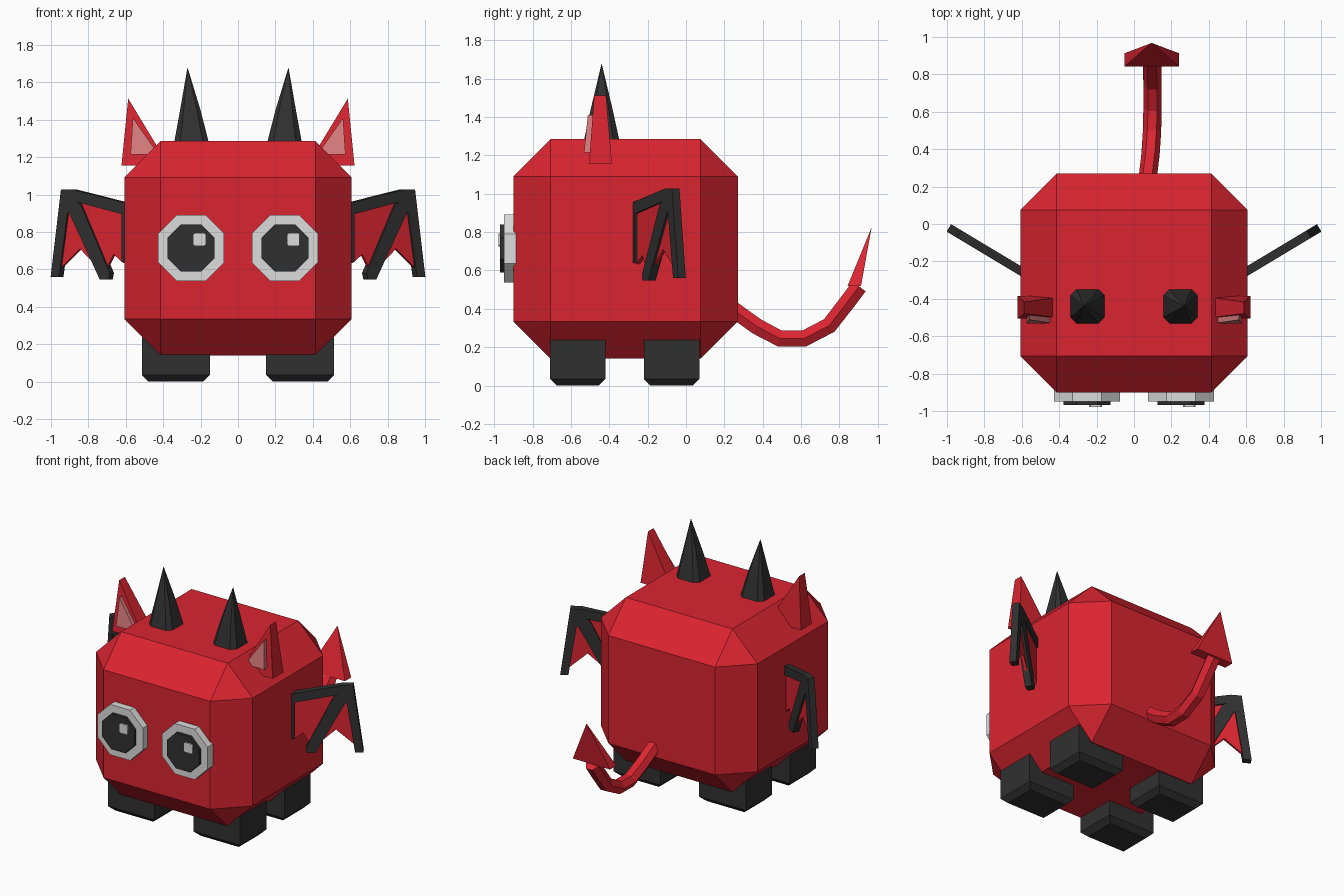
import bpy, bmesh, math
from mathutils import Vector

if "Cube" in bpy.data.objects:
    bpy.data.objects.remove(bpy.data.objects["Cube"])


def material(name, rgb):
    m = bpy.data.materials.new(name)
    m.diffuse_color = (*rgb, 1)
    m.use_nodes = True
    m.node_tree.nodes["Principled BSDF"].inputs["Base Color"].default_value = m.diffuse_color
    return m


RED = material("red", (0.71, 0.018, 0.030))
BLACK = material("charcoal", (0.030, 0.030, 0.030))
WHITE = material("light_grey", (0.72, 0.72, 0.72))
PINK = material("dusty_pink", (0.72, 0.21, 0.21))


def loft(name, rings, mat):
    """Solid through rings of equal point count, capped at both ends."""
    bm = bmesh.new()
    vs = [[bm.verts.new(p) for p in r] for r in rings]
    n = len(vs[0])
    for a, b in zip(vs, vs[1:]):
        for i in range(n):
            j = (i + 1) % n
            bm.faces.new((a[i], a[j], b[j], b[i]))
    bm.faces.new(vs[0][::-1])
    bm.faces.new(vs[-1])
    bmesh.ops.remove_doubles(bm, verts=bm.verts[:], dist=1e-5)
    bmesh.ops.recalc_face_normals(bm, faces=bm.faces[:])
    me = bpy.data.meshes.new(name)
    bm.to_mesh(me)
    bm.free()
    me.materials.append(mat)
    ob = bpy.data.objects.new(name, me)
    bpy.context.collection.objects.link(ob)
    return ob


def chamfered(hx, hy, c):
    """Rectangle outline with cut corners."""
    return [(hx, -hy + c), (hx, hy - c), (hx - c, hy), (-hx + c, hy),
            (-hx, hy - c), (-hx, -hy + c), (-hx + c, -hy), (hx - c, -hy)]


def rect_ring(cx, cy, z, hx, hy):
    return [(cx + a * hx, cy + b * hy, z) for a, b in ((-1, -1), (1, -1), (1, 1), (-1, 1))]


def front_plate(name, cx, cz, h, c, y0, y1, mat):
    """Cut-corner plate facing the front."""
    loft(name, [[(cx + a, y, cz + b) for a, b in chamfered(h, h, c)] for y in (y0, y1)], mat)


# Body: box with one wide chamfer on every edge
body = loft("body", [rect_ring(0, -0.315, z, 0.608, 0.585) for z in (0.14, 1.285)], RED)
bm = bmesh.new()
bm.from_mesh(body.data)
bmesh.ops.bevel(bm, geom=bm.edges[:], offset=0.194, offset_type='OFFSET',
                segments=1, affect='EDGES', clamp_overlap=False)
bm.to_mesh(body.data)
bm.free()

# Wing outlines on the x-z plane
WING_FRAME = {
    "arm": [(0.57, 0.95), (0.875, 1.027), (0.935, 1.027), (0.91, 0.965), (0.84, 0.957), (0.57, 0.885)],
    "outer_finger": [(0.875, 1.027), (0.935, 1.027), (0.99, 0.56), (0.945, 0.56), (0.90, 0.90), (0.86, 0.95)],
    "inner_finger": [(0.90, 0.98), (0.83, 0.95), (0.675, 0.58), (0.682, 0.547), (0.728, 0.547), (0.895, 0.91)],
    "root": [(0.58, 0.64), (0.58, 0.94), (0.612, 0.945), (0.612, 0.64)],
}
WING_SKIN = {
    "inner_skin": [(0.58, 0.92), (0.86, 0.98), (0.70, 0.60), (0.66, 0.68), (0.61, 0.635), (0.58, 0.635)],
    "outer_skin": [(0.90, 0.95), (0.95, 0.60), (0.84, 0.71), (0.735, 0.60), (0.85, 0.95)],
}


def wing_part(name, pts, s, t, mat):
    rings = []
    for k in (-1, 1):
        nx, ny = -0.514 * t * k, 0.857 * t * k
        rings.append([(s * (x + nx), -0.25 + (x - 0.608) * 0.6 + ny, z) for x, z in pts])
    loft(name, rings, mat)


for s, side in ((-1, "left"), (1, "right")):
    # Feet with a chamfered sole
    for cy, end in ((-0.565, "front"), (-0.075, "back")):
        loft(f"{end}_foot_{side}",
             [rect_ring(s * 0.332, cy, z, 0.182 - d, 0.145 - d)
              for z, d in ((0, 0.035), (0.035, 0), (0.237, 0))], BLACK)

    # Horns: cut-corner section tapering to a point
    horn = [(1.25, 0.094, 0.248), (1.285, 0.091, 0.249), (1.45, 0.055, 0.255), (1.68, 0, 0.27)]
    loft(f"horn_{side}",
         [[(s * cx + a, -0.44 + b, z) for a, b in chamfered(h, h, h * 0.35)]
          for z, h, cx in horn], BLACK)

    # Ears: triangular wedge with a raised inner panel
    loft(f"ear_{side}",
         [[(s * 0.623, -0.446 + k * 0.06, 1.155), (s * 0.37, -0.446 + k * 0.06, 1.155),
           (s * 0.587, -0.448 + k * 0.031, 1.513)] for k in (-1, 1)], RED)
    loft(f"inner_ear_{side}",
         [[(s * 0.575, yb, 1.215), (s * 0.425, yb, 1.215), (s * 0.562, yt, 1.41)]
          for yb, yt in ((-0.532, -0.512), (-0.47, -0.46))], PINK)

    # Eyes: white rim, dark pupil, small highlight
    ex, ez = s * 0.251, 0.714
    front_plate(f"eye_{side}", ex, ez, 0.177, 0.1, -0.95, -0.88, WHITE)
    front_plate(f"pupil_{side}", ex, ez, 0.125, 0.07, -0.969, -0.93, BLACK)
    front_plate(f"highlight_{side}", ex + 0.045, ez + 0.046, 0.034, 0.008, -0.978, -0.96, WHITE)

    # Wings
    for part, pts in WING_FRAME.items():
        wing_part(f"wing_{part}_{side}", pts, s, 0.023, BLACK)
    for part, pts in WING_SKIN.items():
        wing_part(f"wing_{part}_{side}", pts, s, 0.01, RED)

# Tail: six-sided tube along a curved path
path = [Vector(p) for p in ((0.065, 0.20, 0.43), (0.075, 0.261, 0.386), (0.088, 0.37, 0.308),
                            (0.096, 0.49, 0.245), (0.099, 0.616, 0.245), (0.099, 0.747, 0.313),
                            (0.097, 0.836, 0.428), (0.095, 0.903, 0.517))]
rings = []
for i, p in enumerate(path):
    d = (path[min(i + 1, len(path) - 1)] - path[max(i - 1, 0)]).normalized()
    side_v = Vector((1, 0, 0))
    up = side_v.cross(d).normalized()
    rings.append([p + 0.049 * (math.cos(a) * side_v + math.sin(a) * up)
                  for a in (math.radians(60 * k) for k in range(6))])
loft("tail", rings, RED)

# Tail tip: flat four-sided spike
loft("tail_tip", [rect_ring(0.095, 0.878, 0.52, 0.145, 0.035),
                  [(0.095, 0.968, 0.825)] * 4], RED)
